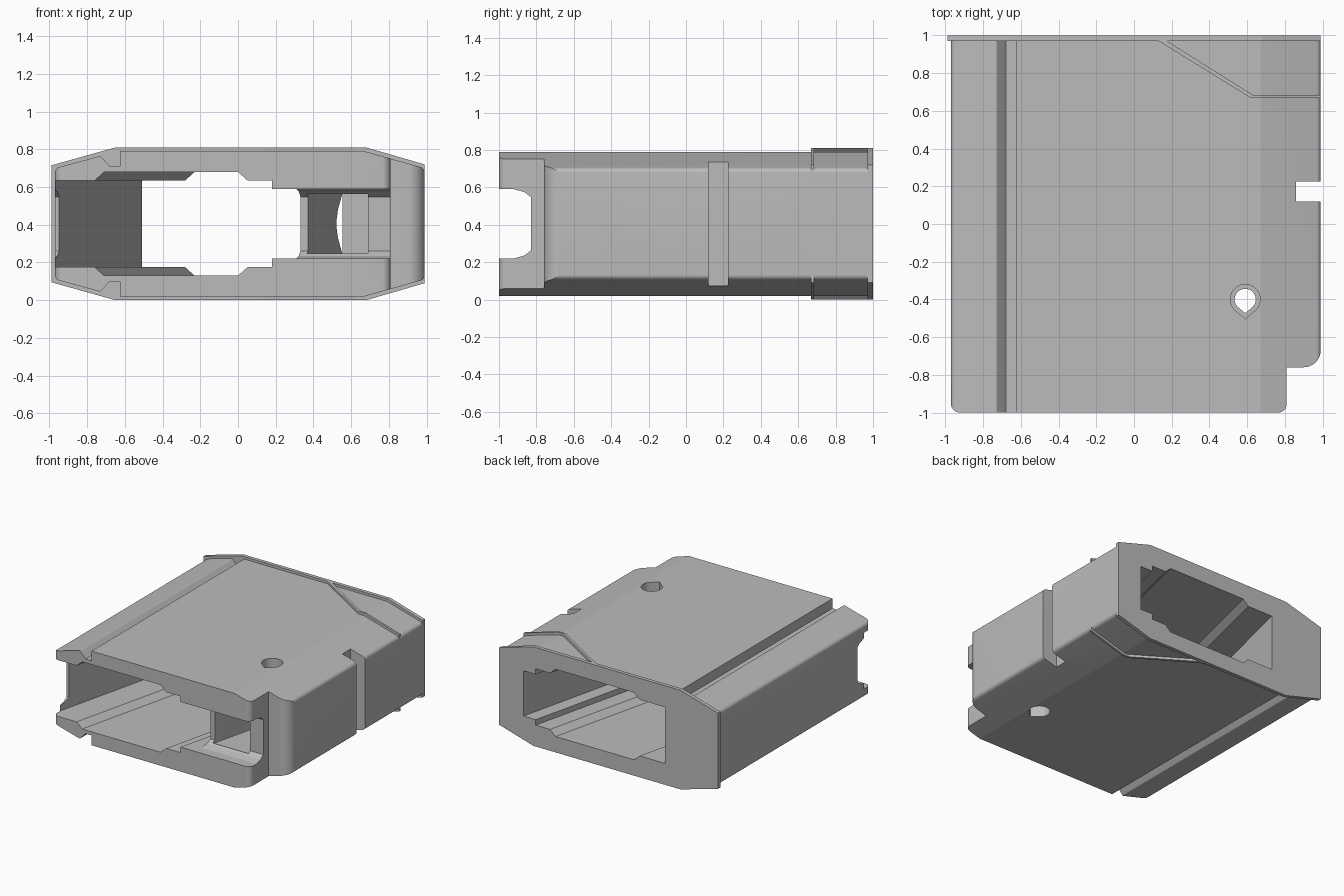
import bpy, bmesh, math
from mathutils import Vector

cube = bpy.data.objects.get("Cube")
if cube:
    bpy.data.objects.remove(cube, do_unlink=True)

MID = 0.405  # the housing is symmetric about this height

grey = bpy.data.materials.new("plain_grey")
grey.use_nodes = True
colour = (0.5, 0.5, 0.5, 1)
grey.diffuse_color = colour
grey.node_tree.nodes["Principled BSDF"].inputs["Base Color"].default_value = colour


def mirrored(upper):
    """Close an upper half profile with its reflection below."""
    return upper + [(p[0], 2 * MID - p[1], *p[2:]) for p in reversed(upper)]


def rounded(points, steps=8):
    """Replace corners given as (u, v, radius) by arcs."""
    out = []
    for i, p in enumerate(points):
        c = Vector(p[:2])
        if len(p) < 3:
            out.append(tuple(c))
            continue
        a = (Vector(points[i - 1][:2]) - c).normalized()
        b = (Vector(points[(i + 1) % len(points)][:2]) - c).normalized()
        half = a.angle(b) / 2
        centre = c + (a + b).normalized() * p[2] / math.sin(half)
        start = c + a * p[2] / math.tan(half) - centre
        end = c + b * p[2] / math.tan(half) - centre
        for k in range(steps + 1):
            t = k / steps
            d = (start.slerp(end, t) if hasattr(start, "slerp") else start.lerp(end, t))
            out.append(tuple(centre + d.normalized() * p[2]))
    return out


def prism(name, points, axis, low, high, shift=0):
    """Extrude a 2D outline along an axis, optionally sheared in x."""
    def place(u, v, w):
        return {"x": (w, u, v), "y": (u, w, v), "z": (u, v, w)}[axis]
    bm = bmesh.new()
    ends = [[bm.verts.new(place(u + s, v, w)) for u, v in points]
            for w, s in ((low, 0), (high, shift))]
    for ring in ends:
        bm.faces.new(ring)
    n = len(points)
    for i in range(n):
        j = (i + 1) % n
        bm.faces.new((ends[0][i], ends[0][j], ends[1][j], ends[1][i]))
    bmesh.ops.recalc_face_normals(bm, faces=bm.faces)
    mesh = bpy.data.meshes.new(name)
    bm.to_mesh(mesh)
    bm.free()
    mesh.materials.append(grey)
    obj = bpy.data.objects.new(name, mesh)
    bpy.context.collection.objects.link(obj)
    return obj


def combine(target, other, operation):
    """Apply a boolean and remove the second solid."""
    mod = target.modifiers.new(operation.lower(), "BOOLEAN")
    mod.operation, mod.object, mod.solver = operation, other, "EXACT"
    bpy.context.view_layer.objects.active = target
    bpy.ops.object.modifier_apply(modifier=mod.name)
    bpy.data.objects.remove(other, do_unlink=True)


def teardrop(x, y, r):
    """Round hole outline with a point toward the front."""
    arc = [math.radians(-45 + 270 * k / 30) for k in range(31)]
    return [(x + r * math.cos(a), y + r * math.sin(a)) for a in arc] + [(x, y - r * 1.3)]


# Main body: long profile with a groove, trimmed to the plan outline
body_profile = rounded(mirrored([
    (-0.97, 0.70, 0.03), (-0.73, 0.765, 0.012), (-0.68, 0.71), (-0.625, 0.71),
    (-0.625, 0.79), (0.67, 0.79), (0.99, 0.70, 0.03)]))
housing = prism("housing", body_profile, "y", -1.05, 0.98)
plan = rounded([(-0.97, -1, 0.045), (0.81, -1, 0.045), (0.81, -0.76),
                (0.99, -0.76, 0.09), (0.99, 1.1), (-0.97, 1.1)])
combine(housing, prism("plan_trim", plan, "z", -0.2, 1), "INTERSECT")

# Rear flange and the raised bent ribs above and below
outline = mirrored([(-0.99, 0.715), (-0.65, 0.81), (0.68, 0.81), (0.99, 0.72)])
rib = prism("rib", outline, "y", 0.6, 0.985)
rib_path = [(0.115, 0.98), (0.62, 0.668), (1.1, 0.668),
            (1.1, 0.685), (0.63, 0.685), (0.16, 0.98)]
combine(rib, prism("rib_path", rib_path, "z", -0.2, 1), "INTERSECT")
combine(housing, rib, "UNION")
combine(housing, prism("rear_flange", outline, "y", 0.97, 1), "UNION")

# Slanted through cavity
cavity = mirrored([(-0.99, 0.635), (-0.76, 0.635), (-0.71, 0.68), (0, 0.68),
                   (0.05, 0.635), (0.18, 0.635), (0.18, 0.59), (0.29, 0.59)])
combine(housing, prism("cavity", cavity, "y", -1.001, 1.001, 0.48), "DIFFERENCE")

# Front side notch running across the whole width
notch = rounded(mirrored([(-1.1, 0.59), (-0.92, 0.59), (-0.865, 0.575), (-0.83, 0.548)]))
combine(housing, prism("front_notch", notch, "x", -1.2, 1.2), "DIFFERENCE")

# Front pocket beside the cavity, with a small opening into it
pocket = [(0.366, -0.85), (0.69, -0.85), (0.69, -0.08), (0.555, -0.08)]
combine(housing, prism("pocket", pocket, "z", 0.24, 0.575), "DIFFERENCE")
gap = mirrored([(0.555, 0.57), (0.53, 0.48), (0.522, 0.42)])
combine(housing, prism("pocket_gap", gap, "y", -0.3, 0.15), "DIFFERENCE")

# Vertical slot in the left side
slot = [(0.86, 0.12), (1.1, 0.12), (1.1, 0.225), (0.86, 0.225)]
combine(housing, prism("side_slot", slot, "z", -0.2, 1), "DIFFERENCE")

# Pin hole with a wider bore at both faces
combine(housing, prism("pin_hole", teardrop(0.59, -0.4, 0.056), "z", -0.2, 1), "DIFFERENCE")
for low, high in ((0.68, 1), (-0.2, 0.13)):
    combine(housing, prism("pin_bore", teardrop(0.59, -0.4, 0.079), "z", low, high), "DIFFERENCE")

for poly in housing.data.polygons:
    poly.material_index = 0
bpy.ops.object.select_all(action="DESELECT")
housing.select_set(True)
bpy.context.view_layer.objects.active = housing
bpy.ops.object.shade_smooth_by_angle(angle=math.radians(14))
